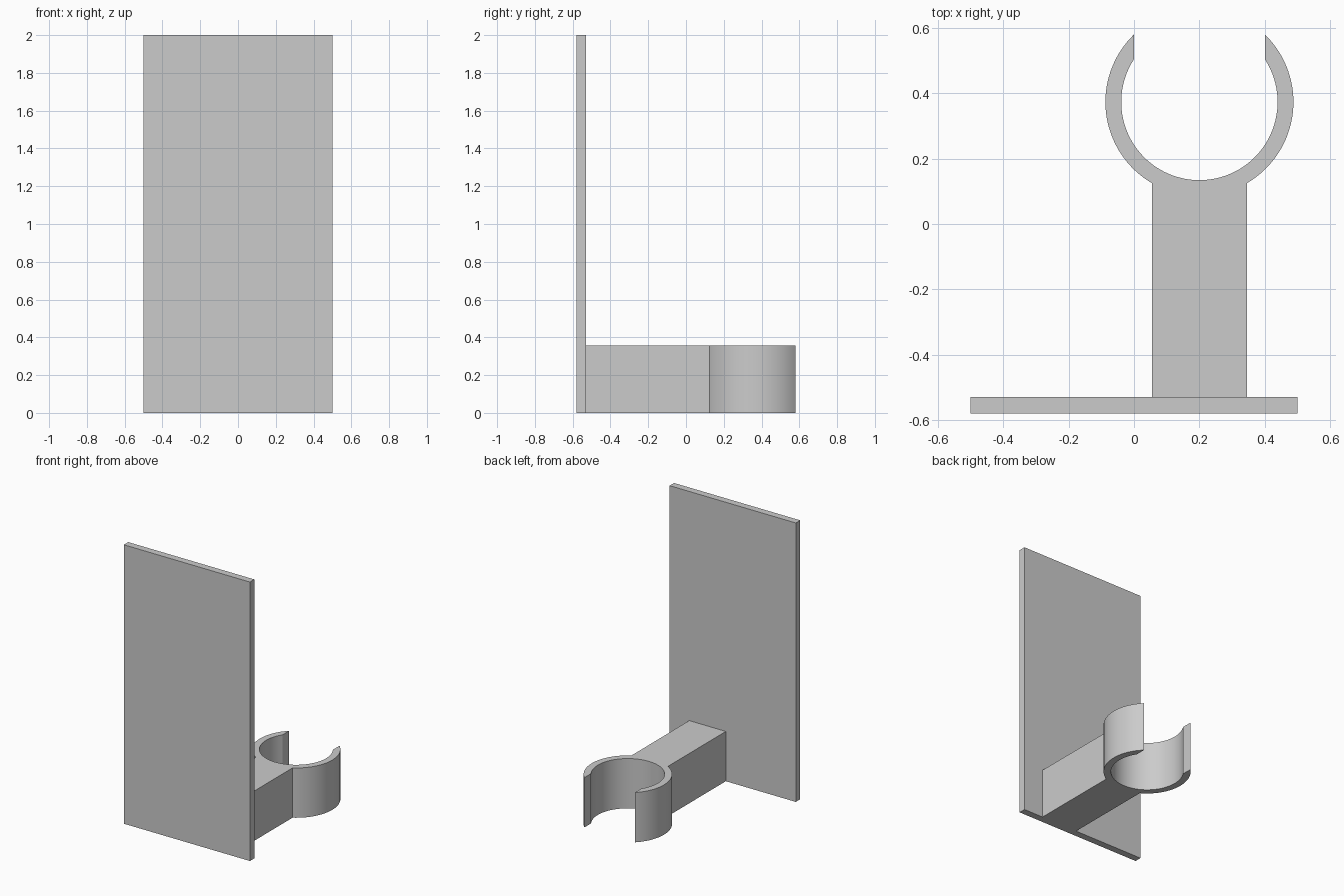
import bpy, bmesh
from math import asin, sin, cos, pi, sqrt

cube = bpy.data.objects.get("Cube")
if cube:
    bpy.data.objects.remove(cube, do_unlink=True)

# Single grey material
grey = bpy.data.materials.new("plain_grey")
grey.use_nodes = True
colour = (0.6, 0.6, 0.6, 1)
grey.diffuse_color = colour
grey.node_tree.nodes["Principled BSDF"].inputs["Base Color"].default_value = colour


def extrude_outline(name, outline, height):
    """Raise a closed outline from the ground to the given height."""
    bm = bmesh.new()
    face = bm.faces.new([bm.verts.new((x, y, 0)) for x, y in outline])
    raised = bmesh.ops.extrude_face_region(bm, geom=[face])["geom"]
    top = [v for v in raised if isinstance(v, bmesh.types.BMVert)]
    bmesh.ops.translate(bm, verts=top, vec=(0, 0, height))
    bmesh.ops.recalc_face_normals(bm, faces=bm.faces)
    mesh = bpy.data.meshes.new(name)
    bm.to_mesh(mesh)
    bm.free()
    mesh.materials.append(grey)
    obj = bpy.data.objects.new(name, mesh)
    bpy.context.collection.objects.link(obj)
    return obj


def arc(radius, start, end, steps):
    """Points on the ring; angles run clockwise from the back (+y)."""
    angles = [start + (end - start) * i / steps for i in range(steps + 1)]
    return [(CX + radius * sin(a), CY + radius * cos(a)) for a in angles]


CX, CY = 0.2, 0.373
OUTER, INNER = 0.2875, 0.239
GAP, ARM = 0.2, 0.145          # half widths of the opening and the arm
BACK = CY + sqrt(OUTER ** 2 - GAP ** 2)
PLATE_BACK = 0.05 - BACK

# Upright back plate
extrude_outline("back_plate", [(-0.5, -BACK), (0.5, -BACK),
                               (0.5, PLATE_BACK), (-0.5, PLATE_BACK)], 2)

# Arm and open clip ring as one extruded profile
tip_out, tip_in = asin(GAP / OUTER), asin(GAP / INNER)
joint = pi - asin(ARM / OUTER)
outline = arc(OUTER, tip_out, joint, 32)
outline += [(CX + ARM, PLATE_BACK), (CX - ARM, PLATE_BACK)]
outline += arc(OUTER, 2 * pi - joint, 2 * pi - tip_out, 32)
outline += arc(INNER, 2 * pi - tip_in, tip_in, 64)
clip = extrude_outline("clip_arm", outline, 0.357)

bpy.ops.object.select_all(action="DESELECT")
clip.select_set(True)
bpy.context.view_layer.objects.active = clip
bpy.ops.object.shade_smooth_by_angle(angle=pi / 6)
